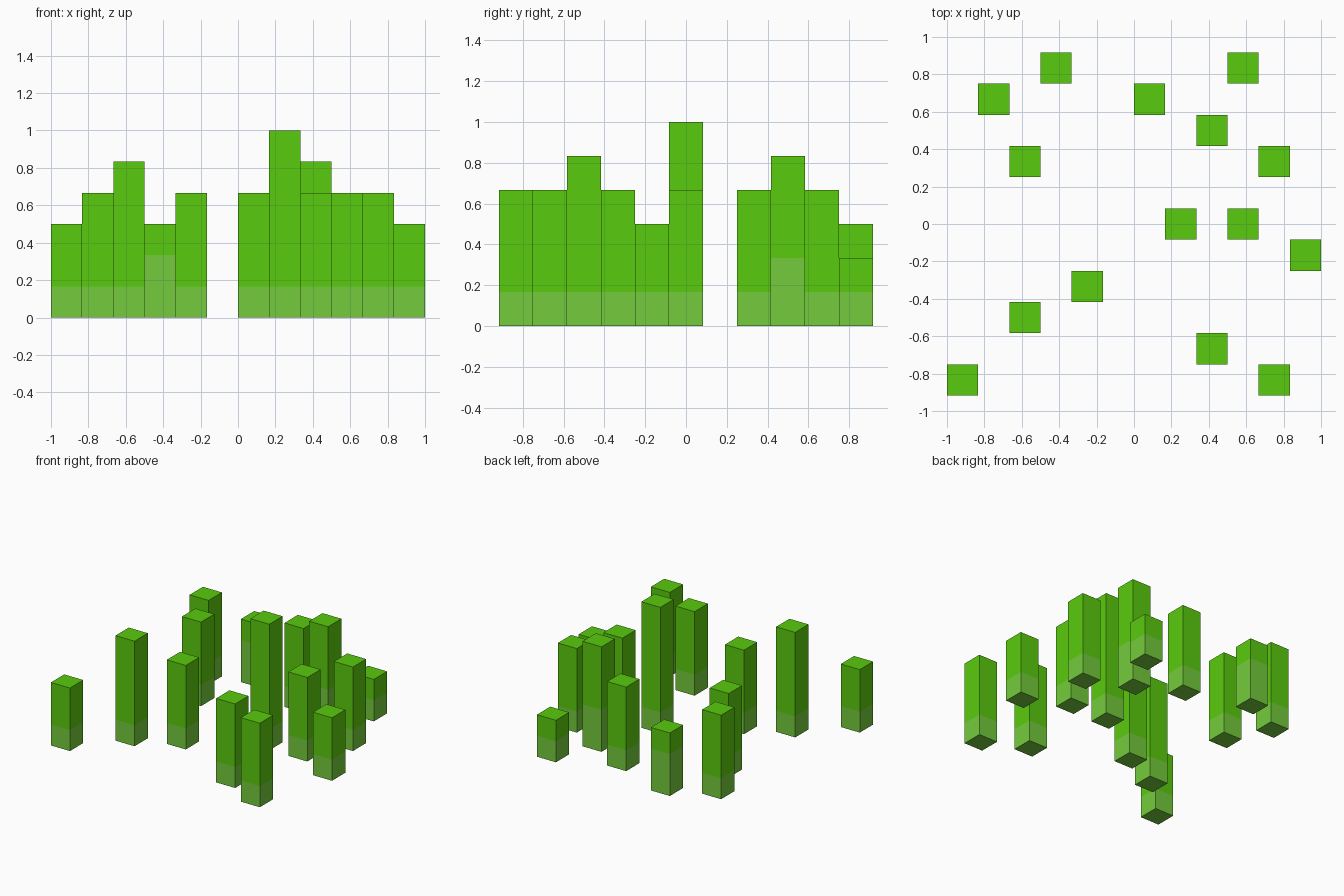
import bpy, bmesh
from mathutils import Vector

if "Cube" in bpy.data.objects:
    bpy.data.objects.remove(bpy.data.objects["Cube"])

U = 1 / 6  # edge of one grid cell


def material(name, rgb):
    m = bpy.data.materials.new(name)
    m.diffuse_color = (*rgb, 1)
    m.use_nodes = True
    m.node_tree.nodes["Principled BSDF"].inputs["Base Color"].default_value = m.diffuse_color
    return m


leaf = material("bright green", (0.102, 0.597, 0.0044))
pale = material("pale green", (0.174, 0.597, 0.045))


def blade(name, col, row, height, pale_height):
    """Square bar on the grid; its lowest cells are pale green."""
    bm = bmesh.new()
    bmesh.ops.create_cube(bm, size=1)
    for v in bm.verts:
        v.co = Vector((v.co.x * U, v.co.y * U, (v.co.z + 0.5) * height * U))
    # cut the sides where the colour changes
    cut = pale_height * U
    bmesh.ops.bisect_plane(bm, geom=bm.verts[:] + bm.edges[:] + bm.faces[:],
                           plane_co=(0, 0, cut), plane_no=(0, 0, 1))
    for f in bm.faces:
        f.material_index = 1 if f.calc_center_median().z < cut else 0
    mesh = bpy.data.meshes.new(name)
    bm.to_mesh(mesh)
    bm.free()
    mesh.materials.append(leaf)
    mesh.materials.append(pale)
    ob = bpy.data.objects.new(name, mesh)
    ob.location = (-1 + (col + 0.5) * U, (row - 5) * U, 0)
    bpy.context.collection.objects.link(ob)


# grass blades: column, row, height, pale height (in cells)
blades = [
    (0, 0, 3, 1), (10, 0, 4, 1), (8, 1, 4, 1), (2, 2, 5, 1), (4, 3, 4, 1),
    (11, 4, 3, 1), (7, 5, 6, 1), (9, 5, 4, 1), (2, 7, 4, 1), (10, 7, 4, 1),
    (8, 8, 5, 2), (1, 9, 4, 1), (6, 9, 4, 1), (3, 10, 3, 2), (9, 10, 2, 1),
]
for i, b in enumerate(blades, 1):
    blade(f"grass_blade_{i}", *b)
